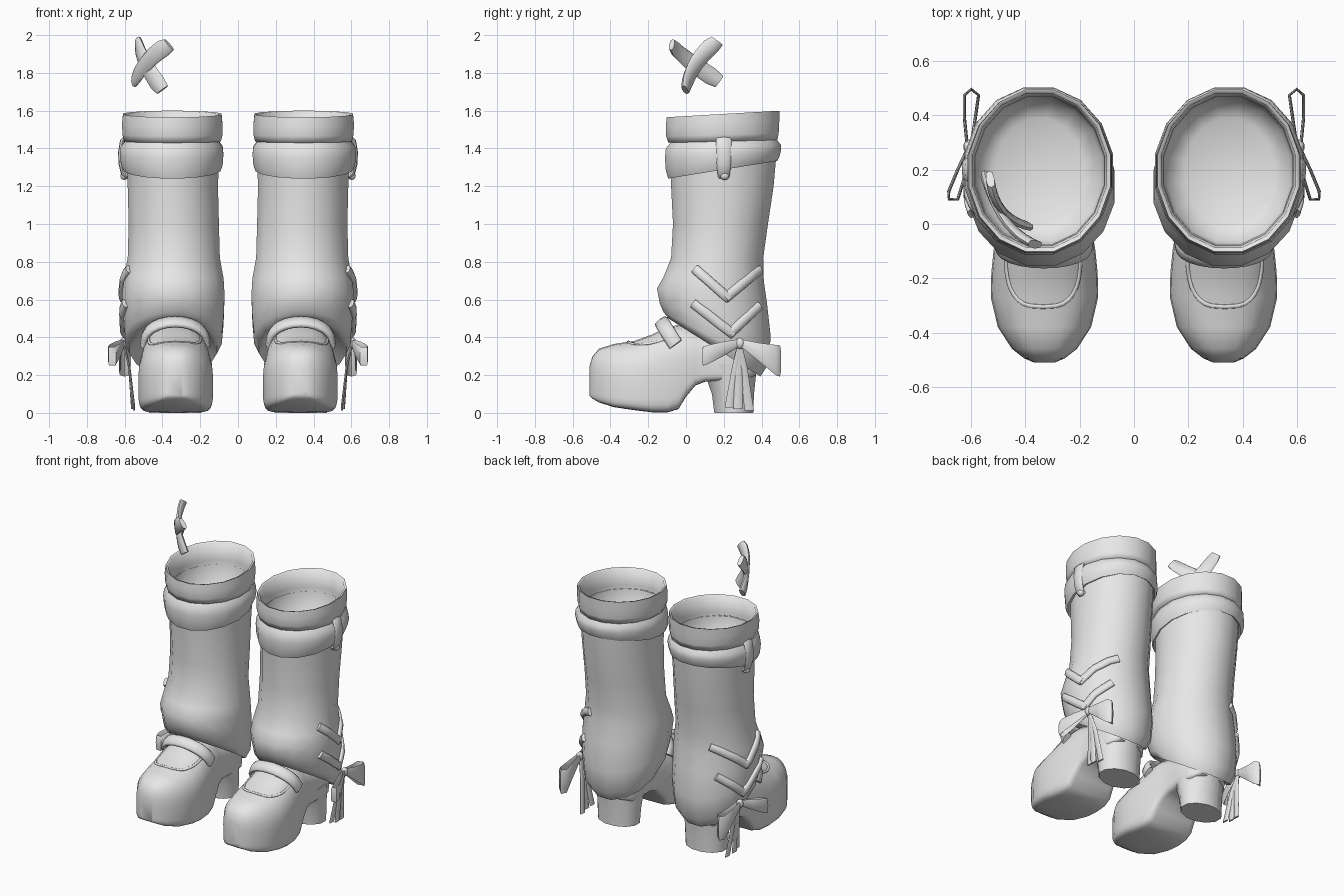
import bpy, bmesh, math
from mathutils import Vector
from mathutils.bvhtree import BVHTree

grey = bpy.data.materials.new("light_grey")
grey.diffuse_color = (0.8, 0.8, 0.8, 1)


def finish(bm, name, mirror=True, angle=45):
    """Turn a bmesh into a smooth object, mirrored to the other boot."""
    bmesh.ops.recalc_face_normals(bm, faces=bm.faces)
    me = bpy.data.meshes.new(name)
    bm.to_mesh(me)
    bm.free()
    me.materials.append(grey)
    ob = bpy.data.objects.new(name, me)
    bpy.context.collection.objects.link(ob)
    bpy.ops.object.select_all(action='DESELECT')
    ob.select_set(True)
    bpy.context.view_layer.objects.active = ob
    bpy.ops.object.shade_smooth_by_angle(angle=math.radians(angle))
    if mirror:
        ob.modifiers.new("other_boot", 'MIRROR').use_mirror_merge = False
    return ob


def loft(name, rings, start=True, end=True, mirror=True, angle=45):
    """Skin a list of closed point rings."""
    bm = bmesh.new()
    vs = [[bm.verts.new(p) for p in r] for r in rings]
    n = len(vs[0])
    for a, b in zip(vs, vs[1:]):
        for i in range(n):
            j = (i + 1) % n
            bm.faces.new((a[i], a[j], b[j], b[i]))
    if start:
        bm.faces.new(vs[0])
    if end:
        bm.faces.new(vs[-1])
    return finish(bm, name, mirror, angle)


def level(yf, yb, x0, x1, zf, zb, n=16):
    """Oval ring from front/back, inner/outer limits, tilted front to back."""
    out = []
    for i in range(n):
        a = 2 * math.pi * (i + 0.5) / n
        s = math.sin(a)
        out.append(((x0 + x1) / 2 + (x1 - x0) / 2 * math.cos(a) * 1.015,
                    (yf + yb) / 2 + (yb - yf) / 2 * s * 1.015,
                    (zf + zb) / 2 + (zb - zf) / 2 * s))
    return out


def ribbon(name, pts, wdirs, widths, thick=0.02, mirror=True):
    """Soft strap swept through points; wdirs point across the strap."""
    pts = [Vector(p) for p in pts]
    rings = []
    for i, p in enumerate(pts):
        t = (pts[min(i + 1, len(pts) - 1)] - pts[max(i - 1, 0)]).normalized()
        w = Vector(wdirs[i])
        nrm = t.cross(w).normalized() * thick / 2
        w = w.normalized() * widths[i] / 2
        rings.append([p + w * u + nrm * v for u, v in (
            (1, 0), (0.8, 0.75), (0, 1), (-0.8, 0.75), (-1, 0),
            (-0.8, -0.75), (0, -1), (0.8, -0.75))])
    return loft(name, rings, mirror=mirror, angle=65)


def surface_ribbon(name, target, origins, direction, width, thick, lift=0.004):
    """Ribbon laid on a surface by casting points onto it."""
    bm = bmesh.new()
    bm.from_mesh(target.data)
    t, pts, nrms = BVHTree.FromBMesh(bm), [], []
    bm.free()
    for o in origins:
        hit, n, _, _ = t.ray_cast(Vector(o), Vector(direction))
        if hit is None:
            continue
        if n.dot(Vector(direction)) > 0:
            n = -n
        pts.append(hit + n * lift)
        nrms.append(n)
    ws = []
    for i in range(len(pts)):
        tan = pts[min(i + 1, len(pts) - 1)] - pts[max(i - 1, 0)]
        ws.append(nrms[i].cross(tan))
    return ribbon(name, pts, ws, [width] * len(pts), thick)


def ball(name, loc, scale):
    bm = bmesh.new()
    bmesh.ops.create_uvsphere(bm, u_segments=10, v_segments=6, radius=1)
    for v in bm.verts:
        v.co = Vector(loc) + v.co * Vector(scale)
    return finish(bm, name)


# Leg shaft with bulging, slanted hem tucked in around the shoe
shaft = loft("shaft", [level(*r) for r in (
    (0.0, 0.34, 0.18, 0.48, 0.50, 0.28), (-0.05, 0.37, 0.14, 0.54, 0.49, 0.23),
    (-0.09, 0.395, 0.11, 0.575, 0.50, 0.19),
    (-0.12, 0.435, 0.085, 0.60, 0.535, 0.25), (-0.14, 0.45, 0.075, 0.607, 0.58, 0.40),
    (-0.155, 0.43, 0.07, 0.615, 0.66, 0.58), (-0.12, 0.413, 0.075, 0.605, 0.72, 0.70),
    (-0.08, 0.41, 0.095, 0.585, 0.82, 0.82), (-0.07, 0.435, 0.10, 0.58, 1.0, 1.0),
    (-0.08, 0.465, 0.105, 0.585, 1.2, 1.2), (-0.085, 0.48, 0.10, 0.59, 1.3, 1.37))],
    start=False, end=False, angle=80)

# Lower folded cuff
loft("lower_cuff", [level(*r) for r in (
    (-0.07, 0.47, 0.115, 0.58, 1.25, 1.345), (-0.095, 0.485, 0.092, 0.605, 1.24, 1.335),
    (-0.108, 0.495, 0.08, 0.62, 1.28, 1.355), (-0.113, 0.505, 0.076, 0.627, 1.35, 1.39),
    (-0.108, 0.503, 0.08, 0.622, 1.40, 1.42), (-0.08, 0.475, 0.105, 0.595, 1.435, 1.455))],
    start=False, end=False, angle=80)

# Upper cuff, rolling over a thin rim into the lining
loft("upper_cuff_and_lining", [level(*r) for r in (
    (-0.075, 0.47, 0.11, 0.585, 1.43, 1.45), (-0.095, 0.485, 0.09, 0.603, 1.43, 1.445),
    (-0.107, 0.492, 0.081, 0.613, 1.465, 1.48), (-0.108, 0.495, 0.081, 0.615, 1.52, 1.54),
    (-0.103, 0.497, 0.086, 0.61, 1.565, 1.60), (-0.088, 0.482, 0.10, 0.596, 1.56, 1.595),
    (-0.082, 0.474, 0.106, 0.59, 1.45, 1.48), (-0.065, 0.455, 0.12, 0.575, 1.29, 1.29),
    (0.0, 0.39, 0.19, 0.51, 1.25, 1.25))],
    start=False, angle=100)


# Shoe: cross-sections along y (y, half width, bottom, top)
def section(y, w, zb, zt, n=24):
    out, zm = [], zb + (zt - zb) * 0.48
    for i in range(n):
        a = 2 * math.pi * i / n
        c, s = math.cos(a), math.sin(a)
        up = s > 0
        x = abs(c) ** (0.75 if up else 0.2) * w * math.copysign(1, c)
        h = abs(s) ** (0.9 if up else 0.3)
        out.append((0.33 + x, y, zm + h * (zt - zm) if up else zm - h * (zm - zb)))
    return out


shoe = loft("platform_shoe", [section(*r) for r in (
    (-0.51, 0.04, 0.09, 0.25), (-0.495, 0.075, 0.075, 0.30), (-0.46, 0.12, 0.055, 0.34),
    (-0.38, 0.172, 0.03, 0.365), (-0.27, 0.198, 0.014, 0.382), (-0.18, 0.196, 0.003, 0.415),
    (-0.10, 0.188, 0.002, 0.455), (-0.04, 0.178, 0.02, 0.465), (0.0, 0.17, 0.085, 0.465),
    (0.05, 0.16, 0.145, 0.45), (0.10, 0.15, 0.165, 0.43), (0.20, 0.155, 0.17, 0.42),
    (0.30, 0.15, 0.17, 0.40), (0.37, 0.10, 0.20, 0.36))], angle=55)

# Block heel
loft("heel", [level(*r, n=12) for r in (
    (0.148, 0.358, 0.19, 0.475, 0, 0), (0.135, 0.362, 0.185, 0.48, 0.10, 0.10),
    (0.11, 0.37, 0.18, 0.485, 0.17, 0.17), (0.06, 0.38, 0.175, 0.49, 0.26, 0.26))])

# Edge of the shoe opening
rim = []
for i in range(17):
    a = math.pi * i / 16
    c = math.cos(a)
    rim.append((0.335 + 0.138 * math.copysign(abs(c) ** 0.65, c),
                -0.10 - 0.205 * math.sin(a) ** 0.75, 1))
surface_ribbon("opening_rim", shoe, rim, (0, 0, -1), 0.016, 0.01, 0.001)

# Instep strap
pts = []
for i in range(13):
    a = math.pi * i / 12
    s = math.sin(a) ** 0.8
    pts.append((0.332 - 0.168 * math.cos(a), -0.055 - 0.075 * s, 0.362 + 0.12 * s))
ribbon("instep_strap", pts, [(0, 0.8, 0.6)] * 13, [0.08] * 13, 0.036)

# Crossed laces on the outer side
for k, (a, b) in enumerate((((0.05, 0.76), (0.225, 0.605)), ((0.385, 0.755), (0.205, 0.605)),
                            ((0.04, 0.58), (0.25, 0.415)), ((0.385, 0.565), (0.225, 0.415)))):
    line = [(1, a[0] + (b[0] - a[0]) * i / 6, a[1] + (b[1] - a[1]) * i / 6) for i in range(7)]
    surface_ribbon(f"lace_{k + 1}", shaft, line, (-1, 0, 0), 0.052, 0.032, 0.006)

# Bow: two loops, knot and hanging tails
up = (0, 0, 1)
ribbon("bow_front_loop", [(0.612, 0.28, 0.37), (0.65, 0.20, 0.34), (0.683, 0.12, 0.31),
                          (0.682, 0.092, 0.30), (0.65, 0.09, 0.30), (0.625, 0.17, 0.33),
                          (0.605, 0.28, 0.37)], [up] * 7,
       [0.04, 0.075, 0.10, 0.10, 0.10, 0.075, 0.04], 0.012)
ribbon("bow_back_loop", [(0.615, 0.29, 0.37), (0.625, 0.39, 0.32), (0.625, 0.475, 0.28),
                         (0.60, 0.497, 0.275), (0.573, 0.475, 0.28), (0.585, 0.39, 0.32),
                         (0.60, 0.29, 0.37)], [up] * 7,
       [0.04, 0.10, 0.16, 0.165, 0.16, 0.10, 0.04], 0.012)
ball("bow_knot", (0.608, 0.285, 0.368), (0.022, 0.027, 0.03))
for k, (y, z, x) in enumerate(((0.23, 0.03, 0.55), (0.335, 0.012, 0.55), (0.275, 0.02, 0.56))):
    ribbon(f"bow_tail_{k + 1}", [(0.603, 0.285, 0.36), (0.575, 0.285 + (y - 0.285) * 0.4, 0.24),
                                 (x, y, z)], [(0, 1, 0)] * 3, [0.025, 0.04, 0.05], 0.012)

# Cuff tab with bead
ribbon("cuff_tab", [(0.595, 0.20, 1.455), (0.612, 0.20, 1.44), (0.622, 0.20, 1.38),
                    (0.62, 0.20, 1.32), (0.606, 0.20, 1.265), (0.585, 0.20, 1.25)],
       [(0, 1, 0)] * 6, [0.08, 0.085, 0.08, 0.075, 0.065, 0.06], 0.026)
ball("tab_bead", (0.602, 0.205, 1.255), (0.022, 0.025, 0.022))


# Loose crossed ribbon, curved around the leg axis above one boot
def arc(name, a, m, b):
    a, m, b = Vector(a), Vector(m), Vector(b)
    ctrl = 2 * m - (a + b) / 2
    ps = [a * (1 - t) ** 2 + ctrl * 2 * t * (1 - t) + b * t * t for t in [i / 8 for i in range(9)]]
    ws = [Vector((p.x + 0.32, p.y - 0.2, 0)).cross(b - a) for p in ps]
    ribbon(name, ps, ws, [0.075] + [0.095] * 7 + [0.075], 0.032, mirror=False)


arc("loose_ribbon_front", (-0.365, -0.075, 1.95), (-0.475, 0.015, 1.865), (-0.55, 0.175, 1.755))
arc("loose_ribbon_back", (-0.53, 0.165, 1.97), (-0.49, 0.055, 1.85), (-0.40, -0.005, 1.71))
